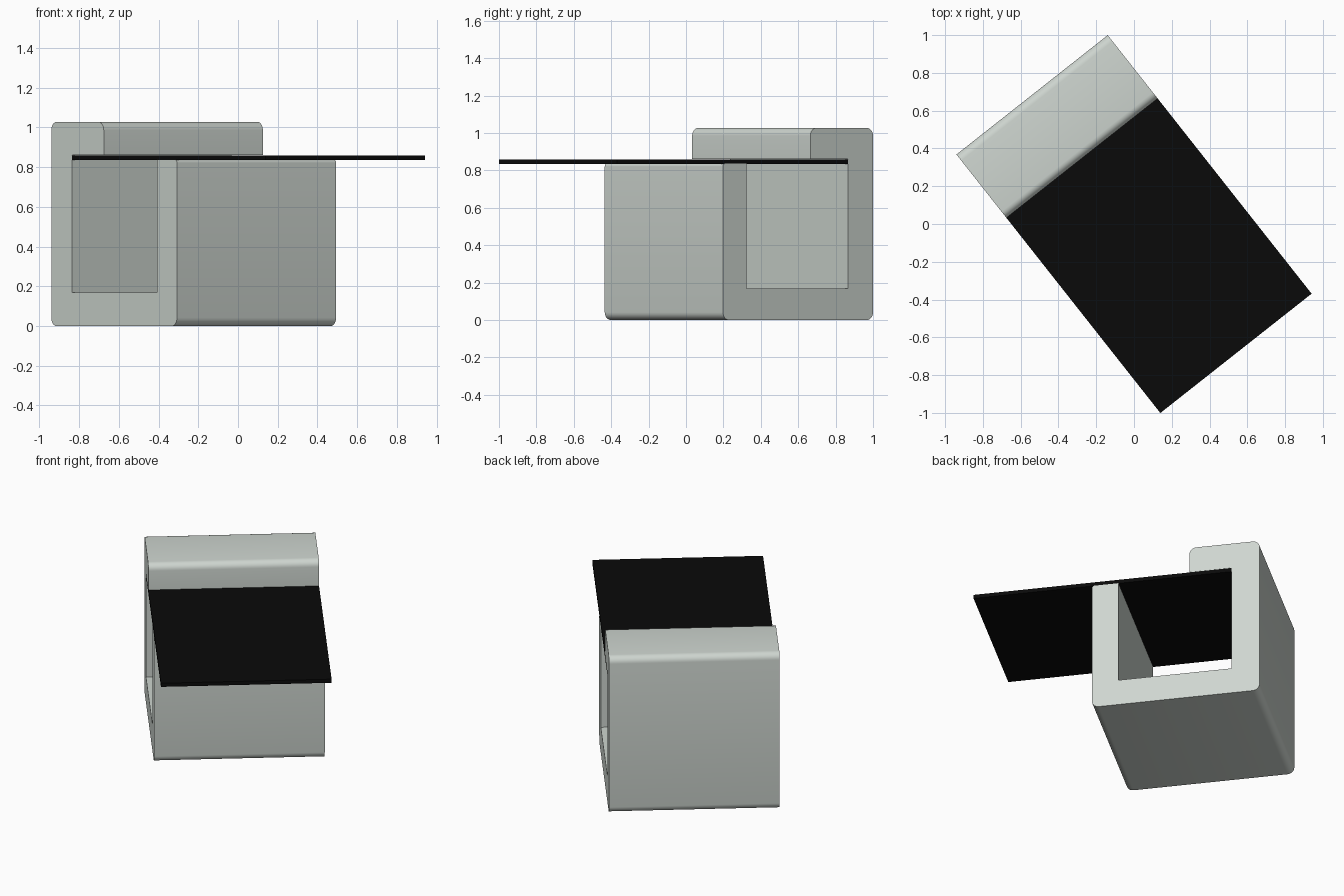
import bpy, math
from mathutils import Vector

if "Cube" in bpy.data.objects:
    bpy.data.objects.remove(bpy.data.objects["Cube"])

# Frame of the turned model: s runs along the panel, t runs across the width
CORNER = Vector((-0.94, 0.368, 0))
S = Vector((0.6193, -0.7852, 0))
T = Vector((0.7852, 0.6193, 0))
WIDTH = 1.02


def material(name, rgb):
    m = bpy.data.materials.new(name)
    m.diffuse_color = (*rgb, 1)
    m.use_nodes = True
    m.node_tree.nodes["Principled BSDF"].inputs["Base Color"].default_value = m.diffuse_color
    return m


def rounded(points):
    """Profile from (s, z, radius) corners, with an arc where radius > 0."""
    out = []
    n = len(points)
    for i, (s, z, r) in enumerate(points):
        p = Vector((s, z))
        if r == 0:
            out.append(p)
            continue
        a = (Vector(points[i - 1][:2]) - p).normalized()
        b = (Vector(points[(i + 1) % n][:2]) - p).normalized()
        for k in range(7):
            w = math.pi / 2 * k / 6
            out.append(p + a * r * (1 - math.sin(w)) + b * r * (1 - math.cos(w)))
    return out


def extrude(name, points, mat):
    prof = rounded(points)
    n = len(prof)
    verts = [CORNER + S * p.x + T * t + Vector((0, 0, p.y))
             for t in (0, WIDTH) for p in prof]
    faces = [list(range(n)), list(range(2 * n - 1, n - 1, -1))]
    faces += [[(i + 1) % n, i, i + n, (i + 1) % n + n] for i in range(n)]
    me = bpy.data.meshes.new(name)
    me.from_pydata(verts, [], faces)
    me.materials.append(mat)
    ob = bpy.data.objects.new(name, me)
    bpy.context.collection.objects.link(ob)
    bpy.ops.object.select_all(action='DESELECT')
    ob.select_set(True)
    bpy.context.view_layer.objects.active = ob
    bpy.ops.object.mode_set(mode='EDIT')
    bpy.ops.mesh.select_all(action='SELECT')
    bpy.ops.mesh.normals_make_consistent(inside=False)
    bpy.ops.object.mode_set(mode='OBJECT')
    bpy.ops.object.shade_smooth_by_angle(angle=math.radians(35))


grey = material("pale_grey", (0.62, 0.67, 0.63))
black = material("black", (0.003, 0.003, 0.003))

# Hooked body: base, short front wall, tall back wall and top lip
R = 0.042
extrude("hooked_body", [
    (0, 0, R), (1.022, 0, R), (1.022, 0.836, 0.015), (0.86, 0.836, 0),
    (0.86, 0.168, 0), (0.17, 0.168, 0), (0.17, 0.86, 0), (0.427, 0.86, 0),
    (0.427, 1.027, R), (0, 1.027, R)], grey)

# Thin flat panel held under the lip
extrude("flat_panel", [
    (0.17, 0.835, 0), (1.743, 0.835, 0), (1.743, 0.859, 0), (0.17, 0.859, 0)], black)
